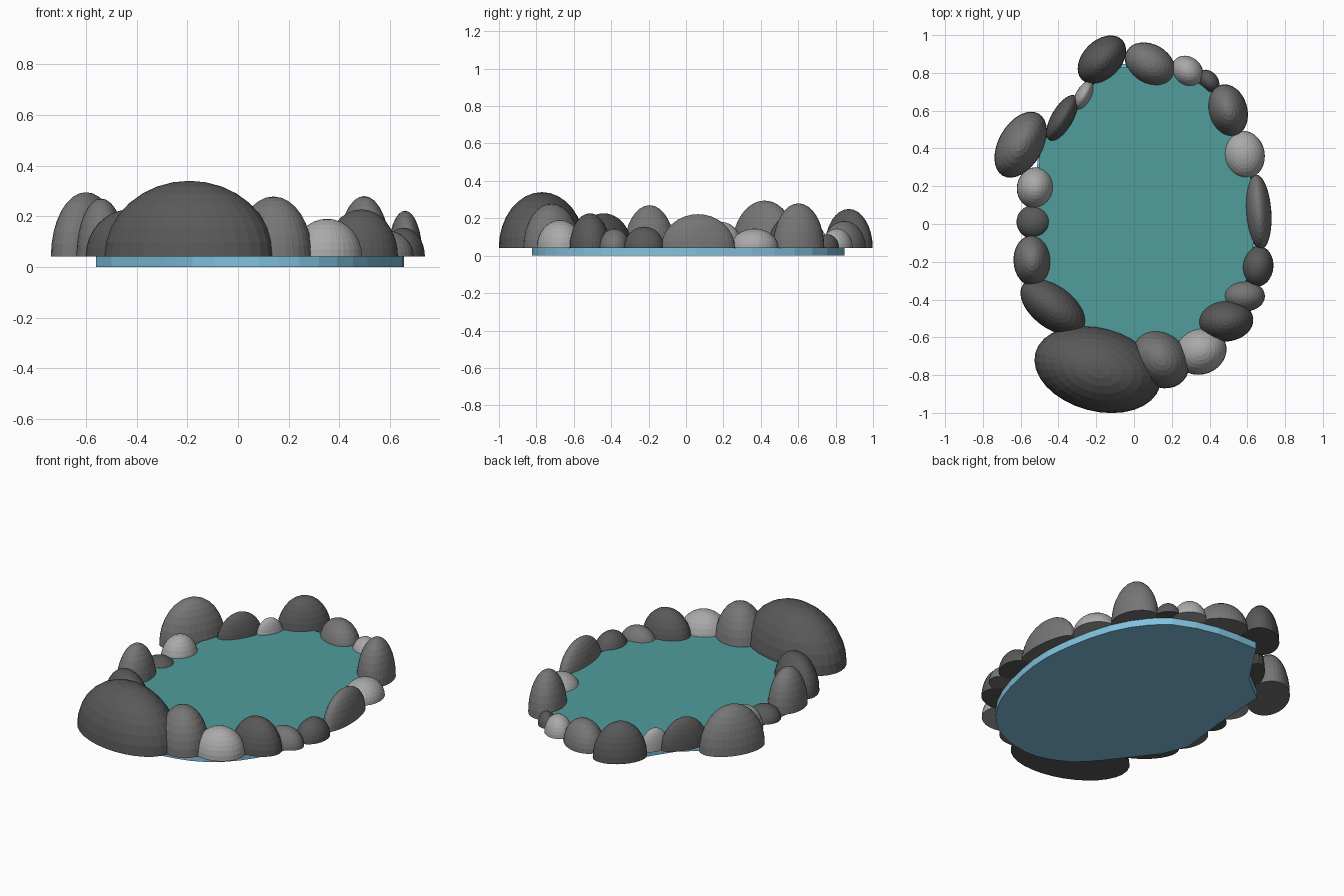
import bpy, bmesh
from math import radians
from mathutils import Matrix, Vector

if "Cube" in bpy.data.objects:
    bpy.data.objects.remove(bpy.data.objects["Cube"])

BASE = 0.041   # top of the basin, where the stones sit
WATER = 0.082  # water level between the stones


def material(name, r, g, b):
    m = bpy.data.materials.new(name)
    m.diffuse_color = (r, g, b, 1)
    m.use_nodes = True
    m.node_tree.nodes["Principled BSDF"].inputs["Base Color"].default_value = m.diffuse_color
    return m


DARK = material("dark_stone", .10, .10, .10)
MID = material("mid_stone", .18, .18, .18)
LIGHT = material("light_stone", .40, .40, .40)
BLUE = material("basin_blue", .22, .54, .74)
TEAL = material("water_teal", .08, .34, .33)


def add_object(name, bm, mat):
    bmesh.ops.recalc_face_normals(bm, faces=bm.faces)
    mesh = bpy.data.meshes.new(name)
    bm.to_mesh(mesh)
    bm.free()
    mesh.materials.append(mat)
    ob = bpy.data.objects.new(name, mesh)
    bpy.context.collection.objects.link(ob)
    return ob


def stone(i, x, y, a, b, angle, top, mat):
    """Half ellipsoid with a flat underside."""
    bm = bmesh.new()
    bmesh.ops.create_uvsphere(bm, u_segments=32, v_segments=16, radius=1)
    bmesh.ops.delete(bm, geom=[v for v in bm.verts if v.co.z < -0.01], context='VERTS')
    bmesh.ops.holes_fill(bm, edges=[e for e in bm.edges if e.is_boundary], sides=0)
    bm.transform(Matrix.Diagonal((a, b, top - BASE, 1)))
    ob = add_object(f"stone_{i:02d}", bm, mat)
    ob.location = (x, y, BASE)
    ob.rotation_euler.z = radians(angle)


# Ring of stones, clockwise from the back: x, y, half length, half width, angle, top, shade
stones = [
    (-.17, .87, .150, .102, 45, .25, DARK),
    (.085, .846, .142, .105, -30, .185, MID),
    (.283, .808, .091, .076, -42, .145, LIGHT),
    (.397, .758, .066, .047, -50, .115, DARK),
    (.498, .602, .140, .102, 106, .28, MID),
    (.583, .366, .128, .109, 100, .145, LIGHT),
    (.66, .064, .198, .067, 94, .222, MID),
    (.655, -.224, .108, .083, 85, .155, DARK),
    (.583, -.382, .110, .082, 0, .145, MID),
    (.487, -.514, .145, .108, 5, .227, DARK),
    (.352, -.674, .140, .122, 20, .19, LIGHT),
    (.14, -.718, .165, .140, -43, .278, MID),
    (-.192, -.770, .342, .221, -15, .34, DARK),
    (-.428, -.440, .200, .113, -37, .227, DARK),
    (-.54, -.195, .134, .098, 93, .27, MID),
    (-.53, .011, .092, .090, 0, .12, DARK),
    (-.523, .192, .109, .097, 80, .18, LIGHT),
    (-.60, .42, .190, .117, 60, .295, MID),
    (-.38, .56, .138, .058, 60, .215, DARK),
    (-.267, .68, .085, .042, 62, .165, LIGHT),
]
for i, s in enumerate(stones, 1):
    stone(i, *s)

# Pond outline: smooth on the right, angular on the left
curve = [(-.30, -.62), (-.18, -.745), (0, -.82), (.16, -.81), (.32, -.75), (.455, -.63),
         (.56, -.45), (.63, -.2), (.655, .05), (.61, .35), (.52, .58), (.36, .755),
         (.10, .838), (-.16, .845)]
left = [(-.34, .57), (-.505, .44), (-.525, .10), (-.56, -.21), (-.50, -.36)]


def smooth(points):
    """Insert one spline midpoint between neighbouring points."""
    p = [Vector(q) for q in points]
    p = [2 * p[0] - p[1]] + p + [2 * p[-1] - p[-2]]
    out = []
    for k in range(1, len(p) - 2):
        out += [p[k], (9 * (p[k] + p[k + 1]) - p[k - 1] - p[k + 2]) / 16]
    return out + [p[-2]]


outline = smooth(curve) + [Vector(q) for q in left]


def sheet(z, shrink=1):
    bm = bmesh.new()
    bm.faces.new([bm.verts.new((p.x * shrink, p.y * shrink, z)) for p in outline])
    return bm


# Basin slab
bm = sheet(0)
ext = bmesh.ops.extrude_face_region(bm, geom=bm.faces[:], use_keep_orig=True)
bmesh.ops.translate(bm, vec=(0, 0, BASE),
                    verts=[g for g in ext["geom"] if isinstance(g, bmesh.types.BMVert)])
add_object("basin", bm, BLUE)

# Water surface, its rim hidden inside the stones
bm = sheet(WATER, .98)
water = add_object("water", bm, TEAL)
if water.data.polygons[0].normal.z < 0:
    water.data.flip_normals()
